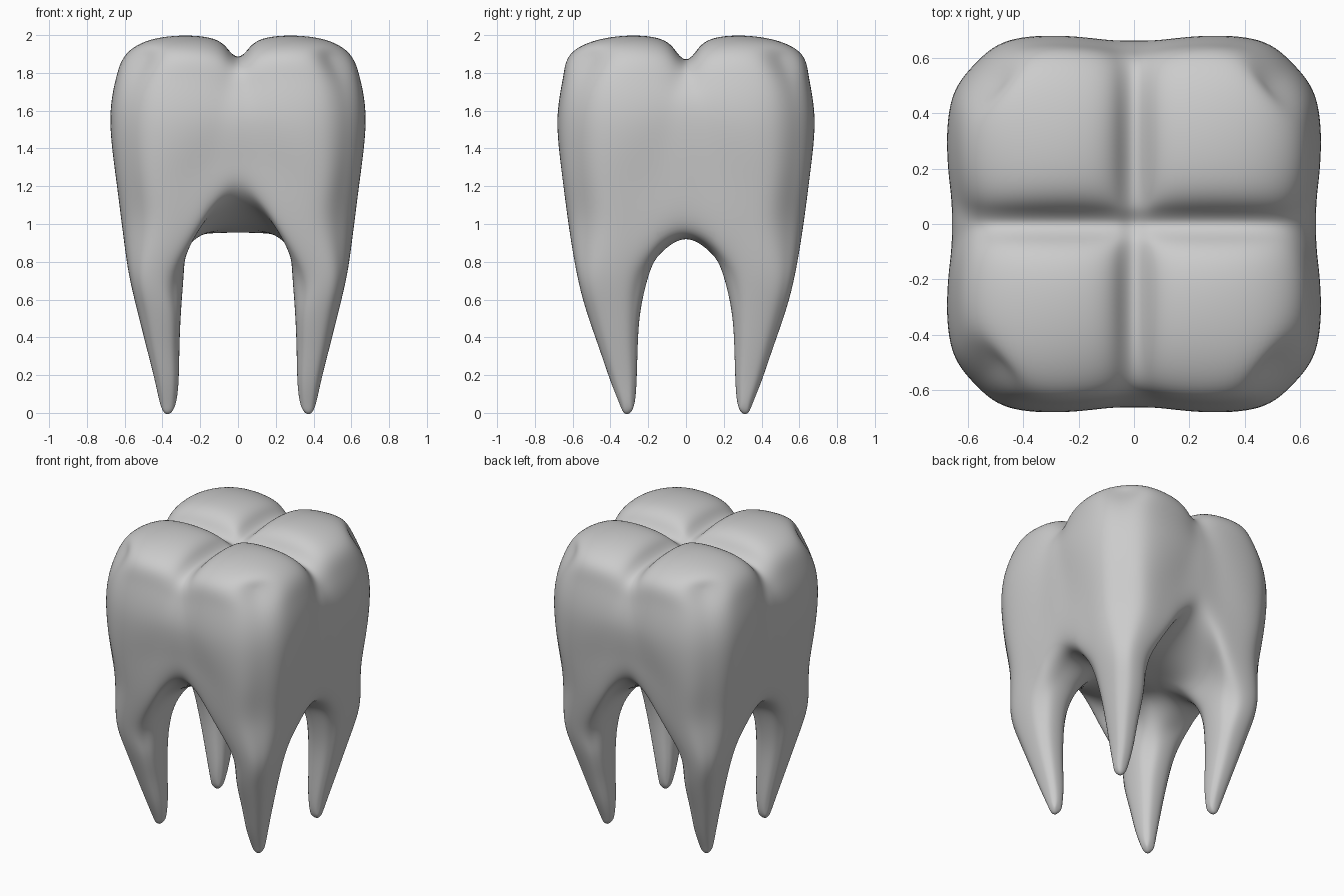
import bpy, bmesh

if "Cube" in bpy.data.objects:
    bpy.data.objects.remove(bpy.data.objects["Cube"])

# One quarter of the tooth is described on a 5 x 5 index grid (0 = centre plane, 4 = outer wall)
P = {}
faces = []
wall_ids = [(4, 0), (4, 1), (4, 2), (4, 3), (4, 4), (3, 4), (2, 4), (1, 4), (0, 4)]
root_ids = [(1, 1), (2, 1), (3, 1), (4, 1), (4, 2), (4, 3), (4, 4),
            (3, 4), (2, 4), (1, 4), (1, 3), (1, 2)]


def wall(name, X, Y, z, T, corner, f, dx, dy, dz_corner=0):
    """Outer wall ring: T = positions along the face, f = inset, dx/dy = height offsets."""
    for i, j in wall_ids:
        if i == j:
            co = (corner * X, corner * Y, z + dz_corner)
        elif i == 4:
            co = (X * f[j], T[j], z + dx[j])
        else:
            co = (T[i], Y * f[i], z + dy[i])
        P[name, i, j] = co


def bridge(a, b, ids, closed):
    n = len(ids)
    for k in range(n if closed else n - 1):
        p, q = ids[k], ids[(k + 1) % n]
        faces.append([(a, *p), (a, *q), (b, *q), (b, *p)])


# Crown walls, from the arch rim up to the shoulder of the cusps
flat = [0, 0, 0, 0]
wall('w0', .615, .625, 1.0, [0, .14, .29, .44], .87, [.96, .965, .99, .98],
     [-.02, -.07, -.04, -.01], [.18, .07, 0, 0])
P['w0', 1, 4] = (.16, .60, 1.06)
wall('w1', .645, .655, 1.25, [0, .14, .30, .46], .865, [.985, .985, 1, .98],
     [-.03, -.03, -.01, 0], [.09, .06, .02, 0])
wall('w2', .675, .68, 1.55, [0, .10, .25, .45], .85, [.975, .98, 1, .975], flat, flat)
wall('w3', .642, .648, 1.77, [0, .07, .20, .42], .835, [.972, .978, 1, .98],
     [-.05, -.04, 0, 0], [-.05, -.04, 0, 0])
wall('w4', .575, .595, 1.90, [0, .055, .16, .38], .83, [.96, .97, 1, .985],
     [-.08, -.05, 0, .01], [-.07, -.045, 0, .01], -.01)
for k in range(4):
    bridge(f'w{k}', f'w{k + 1}', wall_ids, False)

# Four-cusp chewing surface with crossing grooves
xs = [0, .05, .15, .40]
drop = [.117, .085, .02, .015]
for i in range(4):
    for j in range(4):
        d = (drop[i] ** 3 + (drop[j] * 1.12) ** 3) ** (1 / 3)
        P['w4', i, j] = (xs[i], xs[j], 2 - d)
for i in range(4):
    for j in range(4):
        faces.append([('w4', i, j), ('w4', i + 1, j), ('w4', i + 1, j + 1), ('w4', i, j + 1)])

# Underside between the roots
P.update({('w0', 0, 0): (0, 0, .955), ('w0', 1, 0): (.18, 0, .945),
          ('w0', 2, 0): (.34, 0, .925), ('w0', 3, 0): (.48, 0, .925),
          ('w0', 0, 1): (0, .13, .965), ('w0', 0, 2): (0, .28, 1.0),
          ('w0', 0, 3): (0, .45, 1.07), ('w0', 1, 1): (.22, .13, .93),
          ('w0', 2, 1): (.36, .125, .855), ('w0', 3, 1): (.48, .125, .865),
          ('w0', 1, 2): (.235, .29, .92), ('w0', 1, 3): (.215, .45, .965)})
for i in range(4):
    for j in range(4):
        if i == 0 or j == 0:
            faces.append([('w0', i, j), ('w0', i + 1, j), ('w0', i + 1, j + 1), ('w0', i, j + 1)])

# Root: rings of z, inner x, outer x, inner y, outer y
roots = [(.75, .285, .58, .19, .58), (.55, .302, .535, .24, .53), (.35, .31, .485, .256, .462),
         (.17, .315, .44, .262, .40), (.05, .33, .412, .273, .352)]
prev = 'w0'
for k, (z, ix, ox, iy, oy) in enumerate(roots):
    name = f'r{k}'
    cx, cy, hx, hy = (ix + ox) / 2, (iy + oy) / 2, (ox - ix) / 2, (oy - iy) / 2
    for i, j in root_ids:
        a, b = (2 * i - 5) / 3, (2 * j - 5) / 3
        if abs(a) == abs(b) == 1:
            a, b = a * .745, b * .745
        elif abs(a) == 1:
            a, b = a * .97, b * 1.08
        else:
            a, b = a * 1.08, b * .97
        P[name, i, j] = (cx + a * hx, cy + b * hy, z)
    bridge(prev, name, root_ids, True)
    prev = name
# Root tip
for i in (2, 3):
    for j in (2, 3):
        P[prev, i, j] = (.372 + (i - 2.5) * .03, .312 + (j - 2.5) * .03, .004)
for i in range(1, 4):
    for j in range(1, 4):
        faces.append([(prev, i, j), (prev, i + 1, j), (prev, i + 1, j + 1), (prev, i, j + 1)])

# Mirror the quarter across both planes and weld
bm = bmesh.new()
for sx in (1, -1):
    for sy in (1, -1):
        V = {k: bm.verts.new((sx * x, sy * y, z)) for k, (x, y, z) in P.items()}
        for f in faces:
            bm.faces.new([V[k] for k in f])
bmesh.ops.remove_doubles(bm, verts=bm.verts[:], dist=1e-4)
bmesh.ops.recalc_face_normals(bm, faces=bm.faces[:])
for f in bm.faces:
    f.smooth = True
me = bpy.data.meshes.new('tooth')
bm.to_mesh(me)
bm.free()
tooth = bpy.data.objects.new('tooth', me)
bpy.context.collection.objects.link(tooth)
sub = tooth.modifiers.new('smooth', 'SUBSURF')
sub.levels = 1
sub.render_levels = 3

# Adjust the cage so that the smoothed surface passes through the measured points
target = [v.co.copy() for v in me.vertices]
for step in range(6):
    ev = tooth.evaluated_get(bpy.context.evaluated_depsgraph_get())
    sm = ev.to_mesh()
    now = [sm.vertices[k].co.copy() for k in range(len(target))]
    ev.to_mesh_clear()
    for v, t, c in zip(me.vertices, target, now):
        v.co += (t - c) * .9
    me.update()
    tooth.update_tag()
    bpy.context.view_layer.update()
sub.levels = 3
